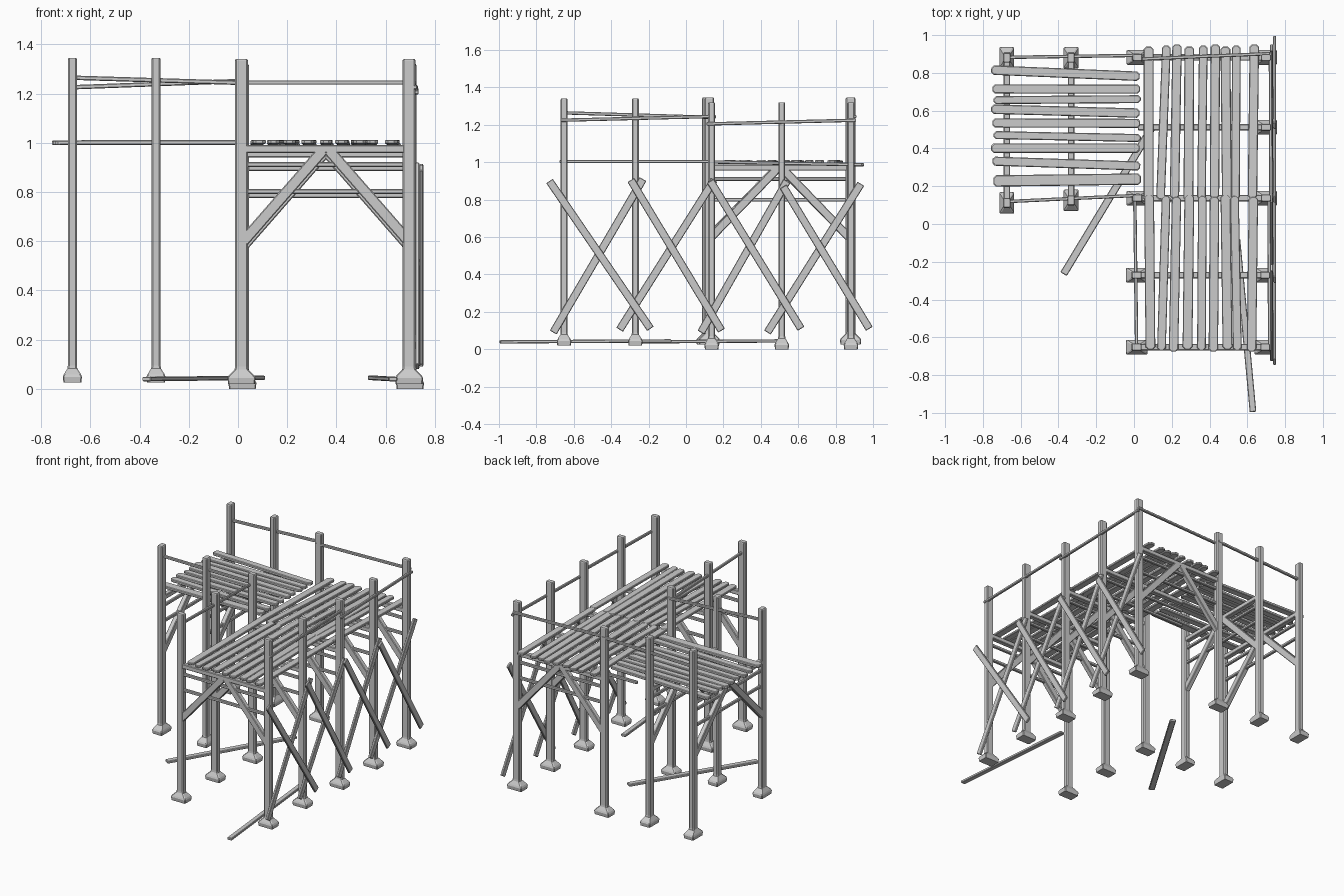
import bpy, bmesh
from mathutils import Vector, Matrix

if "Cube" in bpy.data.objects:
    bpy.data.objects.remove(bpy.data.objects["Cube"])


def finish(name, bm):
    bmesh.ops.recalc_face_normals(bm, faces=bm.faces)
    mesh = bpy.data.meshes.new(name)
    bm.to_mesh(mesh)
    bm.free()
    obj = bpy.data.objects.new(name, mesh)
    bpy.context.collection.objects.link(obj)
    return obj


def octagon(hx, hy, c):
    return [(hx, hy - c), (hx - c, hy), (c - hx, hy), (-hx, hy - c),
            (-hx, c - hy), (c - hx, -hy), (hx - c, -hy), (hx, c - hy)]


def loft(name, rings, matrix):
    """Skin a stack of chamfered rectangles: (z, half_x, half_y, chamfer)."""
    bm = bmesh.new()
    loops = [[bm.verts.new(matrix @ Vector((x, y, z))) for x, y in octagon(hx, hy, c)]
             for z, hx, hy, c in rings]
    bm.faces.new(loops[0])
    bm.faces.new(loops[-1])
    for a, b in zip(loops, loops[1:]):
        for i in range(8):
            j = (i + 1) % 8
            bm.faces.new((a[i], a[j], b[j], b[i]))
    return finish(name, bm)


def bar(name, p, q, width, thick, normal=(0, 0, 1), corner=0.003):
    """Board from p to q with clipped end corners; thickness lies along normal."""
    p, q = Vector(p), Vector(q)
    x = (q - p).normalized()
    y = Vector(normal).cross(x).normalized()
    z = x.cross(y)
    m = Matrix((x, y, z)).transposed().to_4x4()
    m.translation = (p + q) / 2
    h, w, t, e = (q - p).length / 2, width / 2, thick / 2, min(0.004, thick / 5)
    return loft(name, [(-t, h - e, w - e, corner), (e - t, h, w, corner),
                       (t - e, h, w, corner), (t, h - e, w - e, corner)], m)


def post(name, x, y, z, turned=False):
    """Post with a flared foot; wide in x unless turned."""
    rings = [(0, .054, .036, .004), (.024, .057, .039, .004), (.034, .052, .035, .006),
             (.058, .028, .020, .006), (.07, .026, .0185, .006),
             (1.315, .026, .0185, .006), (1.32, .023, .0155, .005)]
    if turned:
        rings = [(h, b, a, c) for h, a, b, c in rings]
    loft(name, rings, Matrix.Translation((x, y, z)))


# Posts: main arm (front pairs sit a little higher), then the side arm
for y, z, dx in ((-.652, .02, 0), (-.271, .02, 0), (.137, 0, .004), (.512, 0, .004), (.882, 0, .004)):
    if y != .512:
        post("inner_post", .014 + dx, y, z)
    post("outer_post", .695 + dx, y, z)
for x, yf in ((-.673, .112), (-.333, .125)):
    post("side_arm_front_post", x, yf, .025, True)
    post("side_arm_back_post", x, .88, .025, True)


def frame(point, a, b, z, normal, braces=(0, 1)):
    """Cross beam, two lower rails and V braces between posts at a and b."""
    mid = (a + b) / 2
    bar("deck_beam", point(a, z + .957), point(b, z + .957), .032, .034, normal)
    for rz in (.895, .785):
        bar("frame_rail", point(a, z + rz), point(b, z + rz), .02, .02, normal)
    for i in braces:
        end, s = ((a, -1), (b, 1))[i]
        bar("knee_brace", point(end, z + .58), point(mid + s * .01, z + .955), .045, .034, normal)


# Support frames across the main arm and across the side arm
for y, z in ((-.652, .017), (-.271, .017), (.137, 0), (.512, 0), (.882, 0)):
    frame(lambda u, h, y=y: (u, y, h), .02, .695, z, (0, 1, 0), (1,) if y == .512 else (0, 1))
for x, yf in ((-.673, .12), (-.333, .13)):
    frame(lambda u, h, x=x: (x, u, h), yf, .875, .015, (1, 0, 0))

# Main arm deck: back and front rows of planks (x at back end, x at front end)
back = ((.077, .077), (.172, .14), (.228, .214), (.293, .288), (.367, .357),
        (.431, .426), (.484, .492), (.542, .537), (.637, .627))
front = ((.08, .087), (.17, .145), (.225, .209), (.293, .283), (.362, .357),
         (.426, .42), (.484, .495), (.532, .547), (.632, .622))
for i in range(9):
    j = .006 * (i % 3 - 1)
    w = (.052, .046, .05)[i % 3]
    bar("back_deck_plank", (back[i][0], .945 + j, .987), (back[i][1], .13 + j, 1.002),
        w, .018, corner=.013)
    bar("front_deck_plank", (front[i][0], .15 - j, 1.004), (front[i][1], -.67 - j, 1.004),
        w, .016, corner=.013)

# Side arm deck planks (y at outer end, y at inner end)
side = ((.815, .782), (.715, .714), (.656, .661), (.608, .587), (.535, .533),
        (.471, .455), (.402, .402), (.333, .307), (.228, .238))
for i, (y0, y1) in enumerate(side):
    j = .006 * (i % 3 - 1)
    bar("side_deck_plank", (-.75 + j, y0, 1.0), (.033 + j / 2, y1, 1.002),
        .06 if i == 8 else (.05, .048, .042)[i % 3], .02, corner=.013)

# Handrails
for p, q in (((-.69, .882, 1.225), (.03, .893, 1.252)),
             ((-.69, .118, 1.265), (.03, .152, 1.243)),
             ((0, .872, 1.245), (.72, .902, 1.245)),
             ((.014, -.67, 1.265), (.004, .15, 1.24)),
             ((.718, -.67, 1.225), (.715, .15, 1.245)),
             ((.725, .11, 1.205), (.722, .91, 1.225))):
    bar("handrail", p, q, .018, .018, corner=.002)

# Crossed braces along the outer side (y, z at each end)
cross = ((-.73, .90, -.19, .11), (-.71, .09, -.23, .91), (-.295, .905, .19, .10),
         (-.355, .105, .15, .905), (.13, .90, .615, .11), (.08, .09, .54, .90),
         (.52, .87, .98, .11), (.435, .09, .935, .885))
for i, (y0, z0, y1, z1) in enumerate(cross):
    x = .745 if i % 2 == 0 else .729
    bar("cross_brace", (x, y0, z0), (x, y1, z1), .042, .016, (1, 0, 0))

# Loose boards lying by the feet
bar("loose_board", (-.373, -.265, .04), (.095, .51, .045), .04, .018)
bar("loose_board", (.63, -.995, .04), (.545, -.08, .045), .035, .018)
